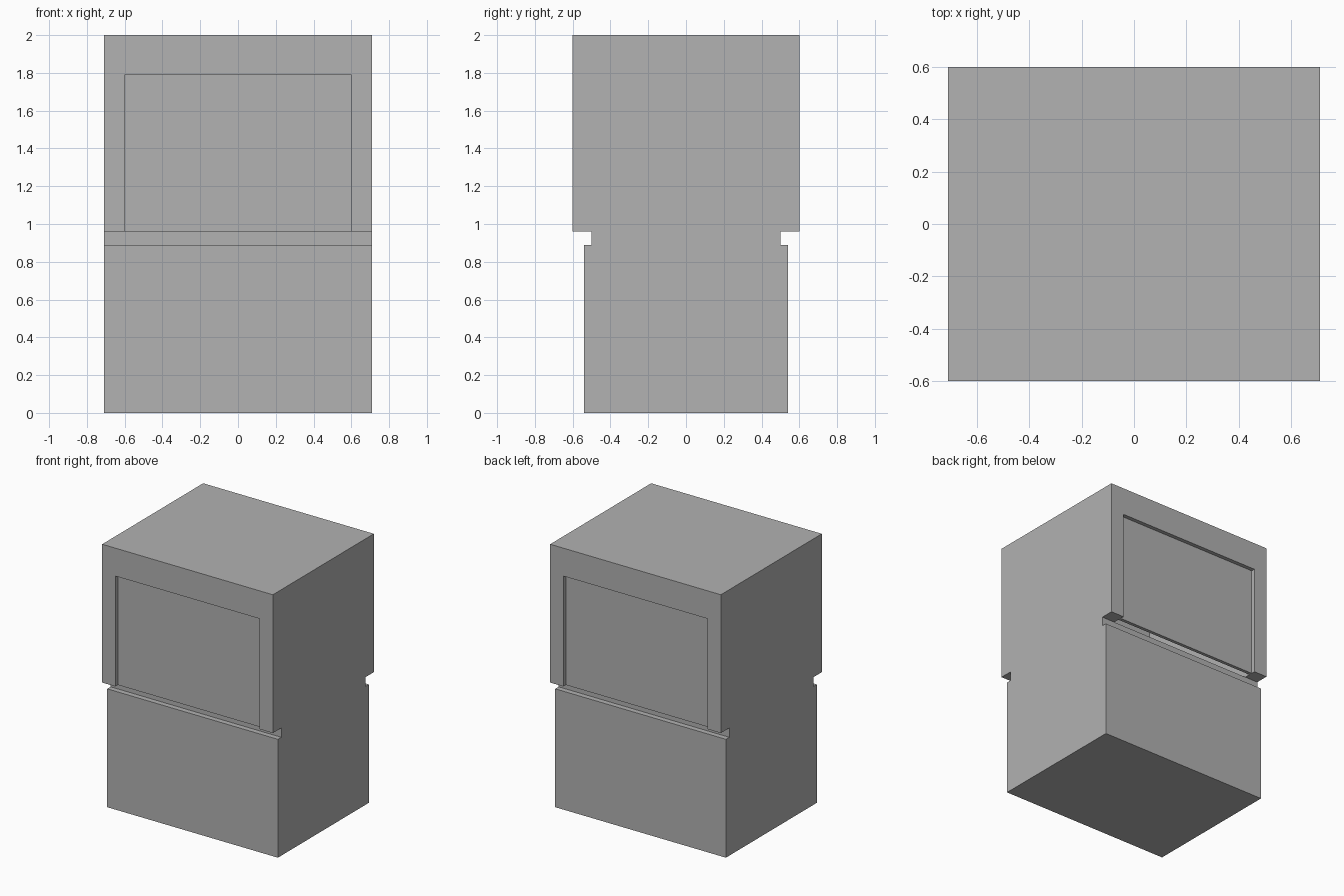
import bpy, bmesh
from mathutils import Vector

if "Cube" in bpy.data.objects:
    bpy.data.objects.remove(bpy.data.objects["Cube"])

grey = bpy.data.materials.new("light_grey")
grey.diffuse_color = (0.445, 0.445, 0.445, 1)
grey.use_nodes = True
grey.node_tree.nodes["Principled BSDF"].inputs["Base Color"].default_value = grey.diffuse_color


def extrude_profile(name, points, vector):
    """Close a flat outline and extrude it along a vector."""
    bm = bmesh.new()
    face = bm.faces.new([bm.verts.new(p) for p in points])
    result = bmesh.ops.extrude_face_region(bm, geom=[face])
    moved = [v for v in result["geom"] if isinstance(v, bmesh.types.BMVert)]
    bmesh.ops.translate(bm, verts=moved, vec=Vector(vector))
    bmesh.ops.recalc_face_normals(bm, faces=bm.faces)
    mesh = bpy.data.meshes.new(name)
    bm.to_mesh(mesh)
    bm.free()
    mesh.materials.append(grey)
    obj = bpy.data.objects.new(name, mesh)
    bpy.context.collection.objects.link(obj)
    return obj


W, D = 0.71, 0.60            # half width and half depth
OPEN_X, OPEN_TOP = 0.60, 1.79
SEAM = 0.96                  # height where the hood meets the base

# Base cabinet with a narrower neck under the hood
half = [(0.54, 0), (0.54, 0.89), (0.50, 0.89), (0.50, SEAM)]
outline = half + [(-y, z) for y, z in reversed(half)]
extrude_profile("base_cabinet", [(-W, y, z) for y, z in outline], (2 * W, 0, 0))

# Hood: side walls and top around an opening that runs front to back
half = [(W, 2.0), (W, SEAM), (OPEN_X, SEAM), (OPEN_X, OPEN_TOP)]
outline = half + [(-x, z) for x, z in reversed(half)]
extrude_profile("hood", [(x, -D, z) for x, z in outline], (0, 2 * D, 0))

# Thin recessed panels closing the front and back of the opening
for name, side in (("front_panel", -1), ("back_panel", 1)):
    corners = [(-OPEN_X, SEAM), (OPEN_X, SEAM), (OPEN_X, OPEN_TOP), (-OPEN_X, OPEN_TOP)]
    extrude_profile(name, [(x, side * 0.57, z) for x, z in corners], (0, -side * 0.025, 0))
